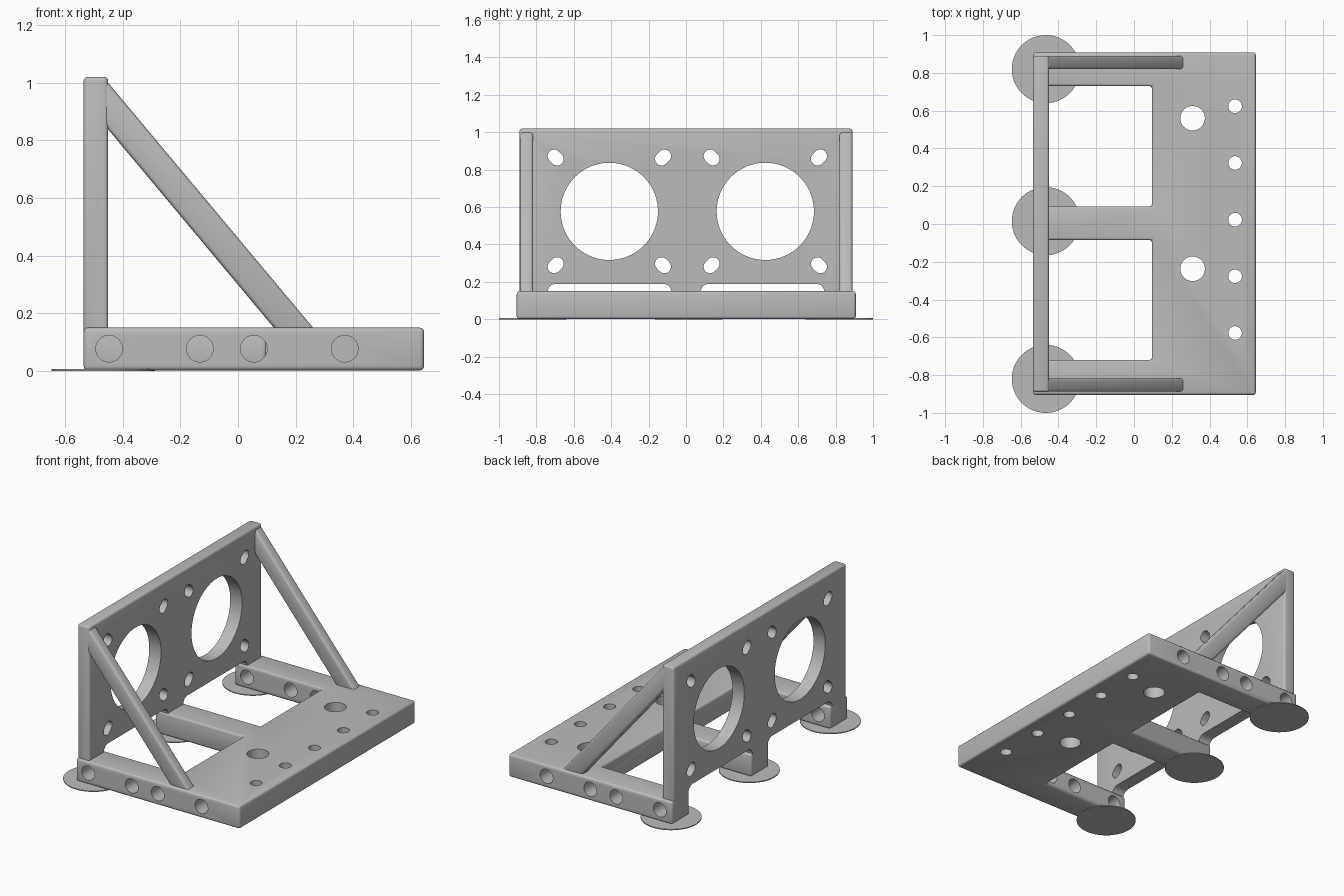
import bpy, bmesh
from math import cos, sin, pi

cube = bpy.data.objects.get("Cube")
if cube:
    bpy.data.objects.remove(cube, do_unlink=True)

grey = bpy.data.materials.new("grey plastic")
grey.use_nodes = True
grey.diffuse_color = (0.5, 0.5, 0.5, 1)
grey.node_tree.nodes["Principled BSDF"].inputs["Base Color"].default_value = (0.5, 0.5, 0.5, 1)


def arc(u, v, r, start, end, n):
    return [(u + r * cos(start + (end - start) * i / n),
             v + r * sin(start + (end - start) * i / n)) for i in range(n + 1)]


def circle(u, v, r, n=48):
    return arc(u, v, r, 0, 2 * pi, n)[:-1]


def slot(u, v, r, offset, angle):
    du, dv = offset * cos(angle), offset * sin(angle)
    return (arc(u + du, v + dv, r, angle - pi / 2, angle + pi / 2, 12)
            + arc(u - du, v - dv, r, angle + pi / 2, angle + 3 * pi / 2, 12))


def rounded_rect(u0, u1, v0, v1, r):
    pts = []
    for i, (u, v) in enumerate([(u1 - r, v1 - r), (u0 + r, v1 - r), (u0 + r, v0 + r), (u1 - r, v0 + r)]):
        pts += arc(u, v, r, i * pi / 2, (i + 1) * pi / 2, 8)
    return pts


def rect(u0, u1, v0, v1):
    return [(u0, v0), (u1, v0), (u1, v1), (u0, v1)]


def prisms(name, items):
    """Object made of profiles extruded along an axis: (profile, axis, low, high)."""
    bm = bmesh.new()
    place = {"x": lambda u, v, w: (w, u, v), "y": lambda u, v, w: (u, w, v), "z": lambda u, v, w: (u, v, w)}
    for pts, axis, lo, hi in items:
        low, high = [[bm.verts.new(place[axis](u, v, w)) for u, v in pts] for w in (lo, hi)]
        bm.faces.new(low)
        bm.faces.new(high)
        for i in range(len(pts)):
            j = (i + 1) % len(pts)
            bm.faces.new((low[i], low[j], high[j], high[i]))
    bmesh.ops.recalc_face_normals(bm, faces=bm.faces)
    mesh = bpy.data.meshes.new(name)
    bm.to_mesh(mesh)
    bm.free()
    mesh.materials.append(grey)
    obj = bpy.data.objects.new(name, mesh)
    bpy.context.collection.objects.link(obj)
    return obj


def finish(obj, bevel=0.0, cutters=()):
    bpy.ops.object.select_all(action="DESELECT")
    bpy.context.view_layer.objects.active = obj
    obj.select_set(True)
    if bevel:
        mod = obj.modifiers.new("rounded edges", "BEVEL")
        mod.width, mod.segments = bevel, 3
        bpy.ops.object.modifier_apply(modifier=mod.name)
    for cutter in cutters:
        mod = obj.modifiers.new("holes", "BOOLEAN")
        mod.operation, mod.solver, mod.object = "DIFFERENCE", "EXACT", cutter
        bpy.ops.object.modifier_apply(modifier=mod.name)
    bpy.ops.object.shade_smooth_by_angle(angle=0.6)


# Cutters: blind side holes, holes through the base, openings in the wall
side_holes = prisms("side_hole_cutter", [
    (circle(x, 0.077, 0.046), "y", *span)
    for x in (-0.447, -0.132, 0.055, 0.37) for span in ((-1.1, -0.68), (0.68, 1.1))])

base_holes = prisms("base_hole_cutter",
    [(circle(0.31, y, 0.065), "z", -0.1, 0.3) for y in (0.56, -0.237)]
    + [(circle(0.535, 0.023 + 0.3 * i, 0.036), "z", -0.1, 0.3) for i in range(-2, 3)])

openings = []
for side in (-1, 1):
    centre = 0.007 + side * 0.417
    openings.append((circle(centre, 0.577, 0.26, 96), "x", -0.7, -0.3))
    low, high = sorted((side * 0.078, side * 0.74))
    openings.append((rounded_rect(low, high, -0.15, 0.19, 0.045), "x", -0.7, -0.3))
    for sy in (-1, 1):
        for sz in (-1, 1):
            openings.append((slot(centre + sy * 0.287, 0.577 + sz * 0.288, 0.035, 0.011, sy * sz * pi / 4),
                             "x", -0.7, -0.3))
wall_openings = prisms("wall_opening_cutter", openings)

# Base plate with three prongs reaching the wall
outline = [(0.645, -0.905), (0.645, 0.908), (-0.535, 0.908), (-0.535, 0.73), (0.095, 0.73), (0.095, 0.093),
           (-0.535, 0.093), (-0.535, -0.085), (0.095, -0.085), (0.095, -0.72), (-0.535, -0.72), (-0.535, -0.905)]
base = prisms("base_plate", [(outline, "z", 0.002, 0.15)])
finish(base, 0.014, (side_holes, base_holes))

# Upright mounting wall
wall = prisms("mounting_wall", [(rect(-0.89, 0.89, 0.002, 1.02), "x", -0.535, -0.45)])
finish(wall, 0.014, (wall_openings, side_holes))

# Diagonal braces, sunk into wall and base
brace = [(-0.49, 1.0), (-0.455, 1.005), (0.302, 0.1), (0.166, 0.1), (-0.49, 0.885)]
for name, lo, hi in (("right_brace", -0.887, -0.817), ("left_brace", 0.82, 0.89)):
    finish(prisms(name, [(brace, "y", lo, hi)]), 0.014)

# Thin round feet under the prongs
for name, y in (("right_foot", -0.82), ("middle_foot", 0.015), ("left_foot", 0.82)):
    finish(prisms(name, [(circle(-0.467, y, 0.18, 64), "z", 0, 0.006)]))

for cutter in (side_holes, base_holes, wall_openings):
    bpy.data.objects.remove(cutter, do_unlink=True)
